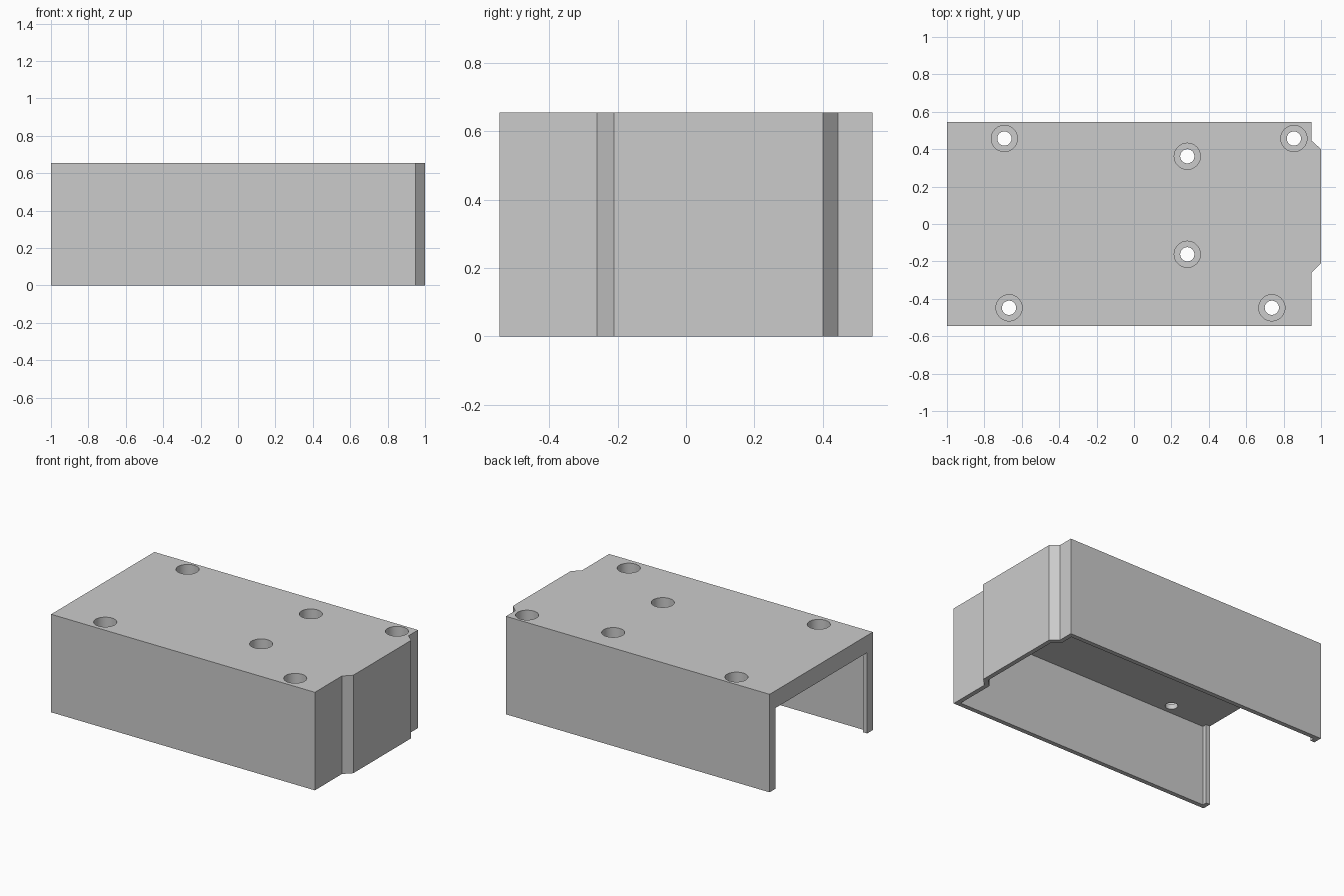
import bpy
import bmesh

cube = bpy.data.objects.get("Cube")
if cube:
    bpy.data.objects.remove(cube, do_unlink=True)

HEIGHT = 0.655
CEILING = 0.54
BORE_FLOOR = 0.575

grey = bpy.data.materials.new("plain grey")
grey.use_nodes = True
colour = (0.6, 0.6, 0.6, 1)
grey.diffuse_color = colour
grey.node_tree.nodes["Principled BSDF"].inputs["Base Color"].default_value = colour


def add_object(name, bm):
    bmesh.ops.recalc_face_normals(bm, faces=bm.faces)
    mesh = bpy.data.meshes.new(name)
    bm.to_mesh(mesh)
    bm.free()
    mesh.materials.append(grey)
    obj = bpy.data.objects.new(name, mesh)
    bpy.context.collection.objects.link(obj)
    return obj


def prism(name, outline, bottom, top):
    bm = bmesh.new()
    face = bm.faces.new([bm.verts.new((x, y, bottom)) for x, y in outline])
    result = bmesh.ops.extrude_face_region(bm, geom=[face])
    verts = [v for v in result["geom"] if isinstance(v, bmesh.types.BMVert)]
    bmesh.ops.translate(bm, verts=verts, vec=(0, 0, top - bottom))
    return add_object(name, bm)


def cylinder(name, x, y, radius, bottom, top):
    bm = bmesh.new()
    bmesh.ops.create_cone(bm, cap_ends=True, segments=48, radius1=radius,
                          radius2=radius, depth=top - bottom)
    bmesh.ops.translate(bm, verts=bm.verts, vec=(x, y, (bottom + top) / 2))
    return add_object(name, bm)


def cut(target, cutter):
    cutter.hide_render = True
    mod = target.modifiers.new("cut", "BOOLEAN")
    mod.operation = "DIFFERENCE"
    mod.solver = "EXACT"
    mod.object = cutter
    bpy.context.view_layer.objects.active = target
    bpy.ops.object.modifier_apply(modifier=mod.name)
    bpy.data.objects.remove(cutter, do_unlink=True)


# Outer block with the raised, chamfered panel on the closed end
cover = prism("cover", [
    (-1, -0.545), (0.95, -0.545), (0.95, -0.26), (1, -0.21),
    (1, 0.4), (0.95, 0.445), (0.95, 0.545), (-1, 0.545)], 0, HEIGHT)

# Hollow open below and at one end, leaving a small lip on each side wall
cut(cover, prism("hollow", [
    (-1.1, -0.485), (-0.97, -0.485), (-0.97, -0.515), (0.92, -0.515),
    (0.92, -0.248), (0.97, -0.198), (0.97, 0.388), (0.92, 0.433),
    (0.92, 0.515), (-0.97, 0.515), (-0.97, 0.485), (-1.1, 0.485)], -0.1, CEILING))

# Counterbored screw holes through the top
holes = [(-0.693, 0.457), (0.855, 0.457), (0.285, 0.362),
         (0.285, -0.162), (-0.668, -0.448), (0.737, -0.448)]
for x, y in holes:
    cut(cover, cylinder("bore", x, y, 0.07, BORE_FLOOR, HEIGHT + 0.1))
    cut(cover, cylinder("hole", x, y, 0.038, CEILING - 0.1, HEIGHT + 0.1))

# Smooth hole walls, crisp edges elsewhere
bpy.ops.object.select_all(action="DESELECT")
cover.select_set(True)
bpy.context.view_layer.objects.active = cover
bpy.ops.object.shade_smooth_by_angle(angle=0.5)
